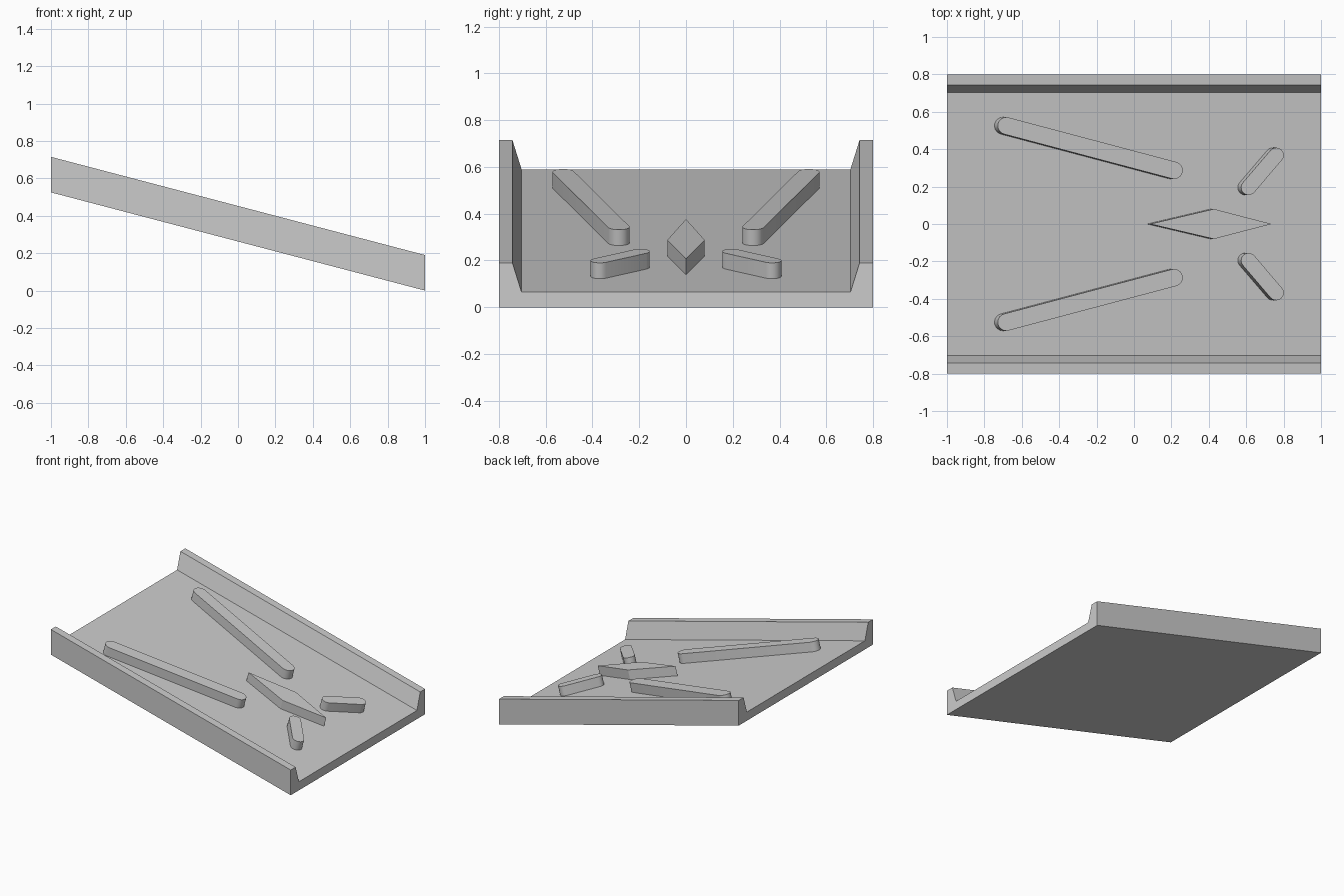
import bpy, math

if "Cube" in bpy.data.objects:
    bpy.data.objects.remove(bpy.data.objects["Cube"])

SLOPE = 0.2625          # drop per unit of x
THICK = 0.065           # floor thickness
HEIGHT = 0.07           # obstacle height, square to the floor
N = math.sqrt(1 + SLOPE ** 2)
UP = (SLOPE / N * HEIGHT, HEIGHT / N)


def floor_z(x):
    return SLOPE * (1 - x) + THICK


def prism(name, base, top, smooth=False):
    """Closed solid between two matching outlines."""
    n = len(base)
    faces = [tuple(reversed(range(n))), tuple(range(n, 2 * n))]
    faces += [(i, (i + 1) % n, n + (i + 1) % n, n + i) for i in range(n)]
    mesh = bpy.data.meshes.new(name)
    mesh.from_pydata(base + top, [], faces)
    ob = bpy.data.objects.new(name, mesh)
    bpy.context.collection.objects.link(ob)
    if smooth:
        bpy.ops.object.select_all(action='DESELECT')
        ob.select_set(True)
        bpy.context.view_layer.objects.active = ob
        bpy.ops.object.shade_smooth_by_angle(angle=math.radians(30))
    return ob


def obstacle(name, outline, smooth=False):
    """Outline on the floor, raised along the floor normal."""
    base = [(x, y, floor_z(x)) for x, y in outline]
    top = [(x + UP[0], y, z + UP[1]) for x, y, z in base]
    return prism(name, base, top, smooth)


def capsule(a, b, r, seg=10):
    ang = math.atan2(b[1] - a[1], b[0] - a[0])
    pts = []
    for c, start in ((b, ang - math.pi / 2), (a, ang + math.pi / 2)):
        for i in range(seg + 1):
            t = start + math.pi * i / seg
            pts.append((c[0] + r * math.cos(t), c[1] + r * math.sin(t)))
    return pts


# sloping tray with side walls, ends cut vertically
profile = [(-0.8, 0), (0.8, 0), (0.8, 0.19), (0.742, 0.19),
           (0.703, THICK), (-0.703, THICK), (-0.742, 0.19), (-0.8, 0.19)]
prism("sloping_tray",
      [(-1, y, z + 2 * SLOPE) for y, z in profile],
      [(1, y, z) for y, z in profile])

# mirrored guide bars
for side, s in (("left", -1), ("right", 1)):
    obstacle("long_bar_" + side,
             capsule((-0.70, s * 0.525), (0.197, s * 0.287), 0.046), True)
    obstacle("short_bar_" + side,
             capsule((0.595, s * 0.195), (0.743, s * 0.368), 0.04), True)

# central diamond divider
obstacle("diamond_divider", [(0.07, 0), (0.41, -0.08), (0.718, 0), (0.41, 0.08)])
